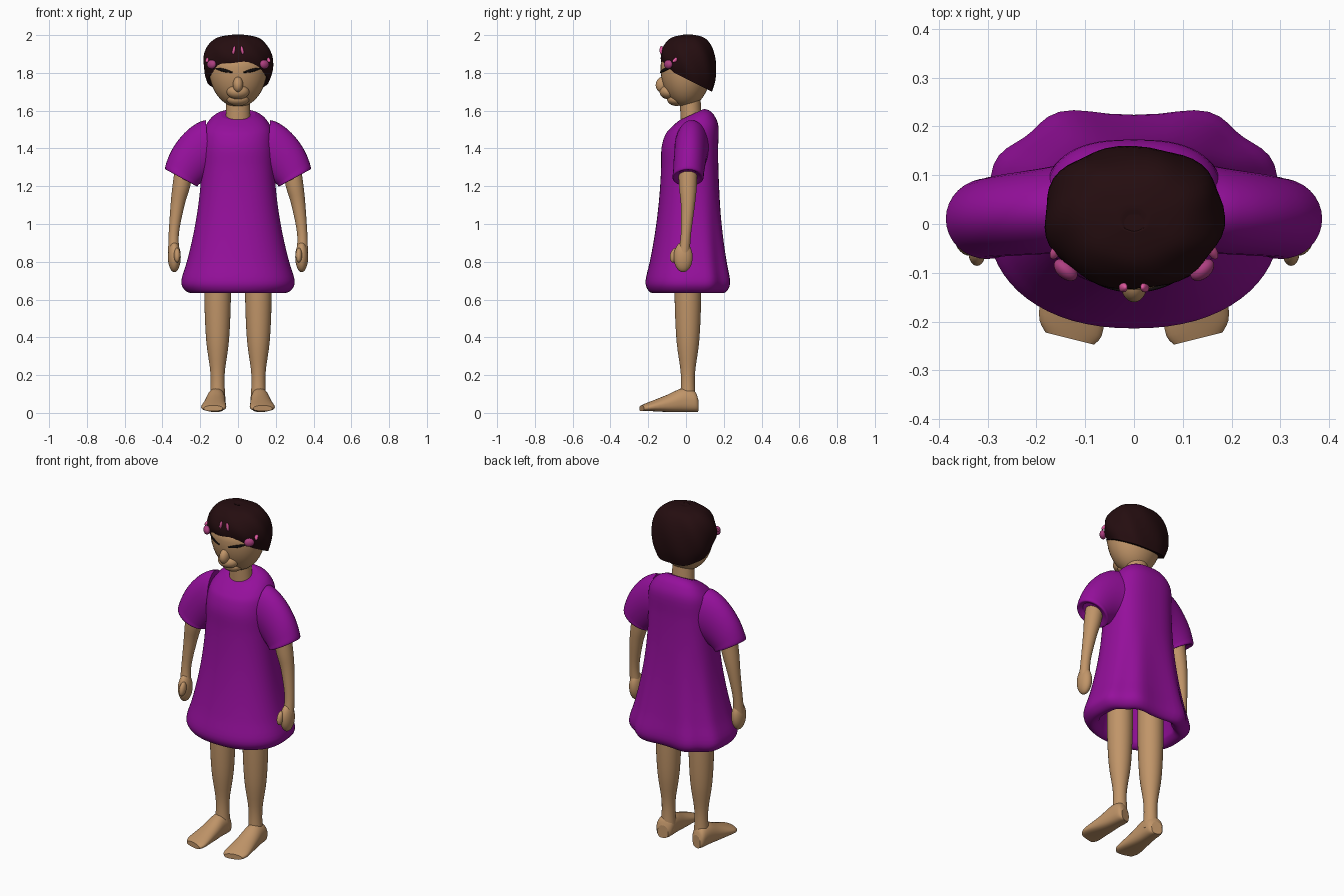
import bpy, bmesh, math
from math import sin, cos, pi, tau, radians
from mathutils import Vector

cube = bpy.data.objects.get("Cube")
if cube:
    bpy.data.objects.remove(cube, do_unlink=True)


def material(name, red, green, blue):
    mat = bpy.data.materials.new(name)
    mat.use_nodes = True
    colour = (red, green, blue, 1)
    mat.diffuse_color = colour
    shader = mat.node_tree.nodes["Principled BSDF"]
    shader.inputs["Base Color"].default_value = colour
    shader.inputs["Roughness"].default_value = 0.7
    return mat


skin = material("tan skin", .53, .3, .14)
cloth = material("purple cloth", .3, .005, .33)
brown = material("dark brown hair", .018, .004, .005)
black = material("black brow", .006, .004, .004)
pink = material("pink clip", .75, .1, .35)
rose = material("rose bobble", .42, .05, .22)


def finish(bm, name, mat):
    bmesh.ops.recalc_face_normals(bm, faces=bm.faces)
    mesh = bpy.data.meshes.new(name)
    bm.to_mesh(mesh)
    bm.free()
    mesh.materials.append(mat)
    part = bpy.data.objects.new(name, mesh)
    bpy.context.collection.objects.link(part)
    return part


def between(before, start, end, after, t):
    """Point on a smooth curve that passes through start and end."""
    leave, arrive = (end - before) / 2, (after - start) / 2
    rise = t * t * (3 - 2 * t)
    return (start.lerp(end, rise) + leave * t * (1 - t) ** 2
            - arrive * t * t * (1 - t))


def refine(rings, steps=4):
    """Add smooth rings between the given ones."""
    padded = [rings[0], *rings, rings[-1]]
    result = []
    for group in zip(padded, padded[1:], padded[2:], padded[3:]):
        for step in range(steps):
            result.append([between(*map(Vector, axis), step / steps)
                           for axis in zip(*group)])
    result.append([Vector(axis) for axis in rings[-1]])
    return result


def signed_power(value, squareness):
    return math.copysign(abs(value) ** (2 / squareness), value)


def loft(name, rings, mat, sides=32, front=2, back=2, wave=None):
    """Skin closed rings, each given as a centre and two half axes."""
    bm = bmesh.new()
    loops = []
    for centre, across, deep in refine(rings):
        loop = []
        for k in range(sides):
            angle = tau * k / sides
            square = back if sin(angle) > 0 else front
            offset = (across * signed_power(cos(angle), square)
                      + deep * signed_power(sin(angle), square))
            if wave:
                offset *= 1 + wave(centre.z, angle)
            loop.append(bm.verts.new(centre + offset))
        loops.append(loop)
    for low, high in zip(loops, loops[1:]):
        for k in range(sides):
            face = bm.faces.new((low[k - 1], low[k], high[k], high[k - 1]))
            face.smooth = True
    bm.faces.new(loops[0])
    bm.faces.new(loops[-1])
    return finish(bm, name, mat)


def level_ring(x, y, z, width, depth, tilt=0):
    return (x, y, z), (width, 0, 0), (0, depth, depth * tilt)


def blob(name, centre, size, mat, turn=(0, 0, 0), top=1):
    """Ellipsoid whose upper half can be flattened."""
    bm = bmesh.new()
    bmesh.ops.create_uvsphere(bm, u_segments=32, v_segments=20, radius=1)
    for vert in bm.verts:
        if vert.co.z > 0:
            vert.co.z *= top
    bmesh.ops.scale(bm, vec=size, verts=bm.verts)
    for face in bm.faces:
        face.smooth = True
    part = finish(bm, name, mat)
    part.location = centre
    part.rotation_euler = turn


def back_folds(z, angle):
    amount = min(1, max(0, 2 * (1.2 - z)))
    return -.045 * amount * max(0, sin(angle)) * cos(8 * angle)


# Dress: rounded shoulders, flared skirt, turned hem and lining
dress = []
for degrees in (23, 35, 50, 70):
    a = radians(degrees)
    dress.append(level_ring(0, .03, 1.42 + .17 * cos(a) ** .8, .19 * sin(a) ** .8,
                            .15 * sin(a) ** .9, cos(a) / 2))
for step in range(8):
    flare = (step / 7) ** 2
    dress.append(level_ring(0, .02 - .01 * flare, 1.4 - step / 10,
                            .19 + .11 * flare, .15 + .074 * flare))
for step in range(1, 5):
    a = step * pi / 4
    turn = 1 - cos(a)
    dress.append(level_ring(0, .01, .7 - .065 * sin(a),
                            .3 - .05 * turn, .224 - .035 * turn))
dress.append(level_ring(0, .01, .9, .16, .12))
loft("dress", dress, cloth, sides=64, front=2.2, back=2.7, wave=back_folds)

# Neck and head
loft("neck", [level_ring(0, .03, 1.5, .068, .056),
              level_ring(0, .02, 1.7, .06, .055)], skin)
blob("head", (0, 0, 1.83), (.155, .135, .212), skin, top=.5)
blob("nose", (0, -.124, 1.738), (.027, .036, .042), skin, turn=(-.25, 0, 0))
blob("mouth", (0, -.09, 1.7), (.06, .05, .04), skin)
blob("chin", (0, -.05, 1.66), (.06, .05, .035), skin)

# Hair cap: low at the nape, raised over the forehead, gently lumpy
hair = []
for degrees in range(-35, 90, 20):
    a = radians(degrees)
    fall = cos(a) ** .65
    hair.append(level_ring(0, .012, 1.85 + .152 * sin(a), .184 * fall, .146 * fall,
                           -.25 * (1 - sin(a)) ** 1.5))
hair.append(level_ring(0, 0, 2, .02, .02))
loft("hair", hair, brown, sides=48, back=2.3,
     wave=lambda z, angle: .02 * sin(7 * angle + 25 * z))

for side, s in (("left", 1), ("right", -1)):
    # Slanted brow wrapped on the face
    brow = []
    for step in range(4):
        x = .03 + .03 * step
        y = -.137 * math.sqrt(1 - (x / .155) ** 2)
        height = .008 if step in (1, 2) else .003
        brow.append(((s * x, y, 1.803 + .007 * step), (0, .004, 0), (0, 0, height)))
    loft(side + "_brow", brow, black, sides=8)

    # Hair clips
    blob(side + "_bobble", (s * .14, -.094, 1.845), (.028, .018, .024), rose,
         turn=(0, 0, s * .7))
    blob(side + "_front_clip", (s * .022, -.13, 1.92), (.008, .01, .024), pink,
         turn=(0, s * -.2, 0))
    blob(side + "_side_clip", (s * .16, -.055, 1.87), (.01, .022, .01), pink,
         turn=(.6, 0, s * .5))

    # Puffed sleeve: the outer edge sweeps out and down, the inner edge is short
    sleeve = []
    for step in range(8):
        t = min(1, step / 6)
        a = t * pi / 2
        tuck = .03 * (step > 6)
        outer = Vector((.17 + .215 * sin(a) ** 1.3 - tuck, 0, 1.29 + .26 * cos(a) ** 1.3))
        inner = Vector((.15 + .07 * t + tuck, 0, 1.25 - .05 * t + tuck))
        middle, half = (outer + inner) / 2, (outer - inner) / 2
        sleeve.append(((s * middle.x, .03 - .02 * t, middle.z),
                       (s * half.x, 0, half.z), (0, .09 - .01 * t - tuck, 0)))
    loft(side + "_sleeve", sleeve, cloth)

    # Arm with a flat hand and a thumb
    arm = []
    for x, y, z, radius in ((.28, .01, 1.32, .05), (.3, .01, 1.2, .047),
                            (.32, .01, 1.1, .037), (.34, 0, .95, .027),
                            (.34, -.01, .85, .03)):
        arm.append(level_ring(s * x, y, z, radius, radius))
    loft(side + "_arm", arm, skin)
    blob(side + "_hand", (s * .337, -.015, .825), (.034, .05, .08), skin)
    blob(side + "_thumb", (s * .322, -.06, .835), (.017, .024, .04), skin,
         turn=(-.3, 0, 0))

    # Leg with a full calf and a slim ankle
    leg = []
    for z, radius in ((.85, .07), (.6, .07), (.38, .06), (.2, .037), (.05, .043)):
        leg.append(level_ring(s * .108, .01, z, radius, radius))
    loft(side + "_leg", leg, skin)

    # Foot from heel to toes, turned slightly outward
    foot = []
    for y, width, top in ((.06, .03, .08), (.04, .045, .12), (-.02, .05, .13),
                          (-.1, .057, .095), (-.2, .066, .055), (-.235, .05, .04)):
        low = .005 if y > -.2 else .01
        foot.append(((s * (.115 - .07 * y), y, (top + low) / 2),
                     (width, s * width / 4, 0), (0, 0, (top - low) / 2)))
    loft(side + "_foot", foot, skin, front=2.8)
